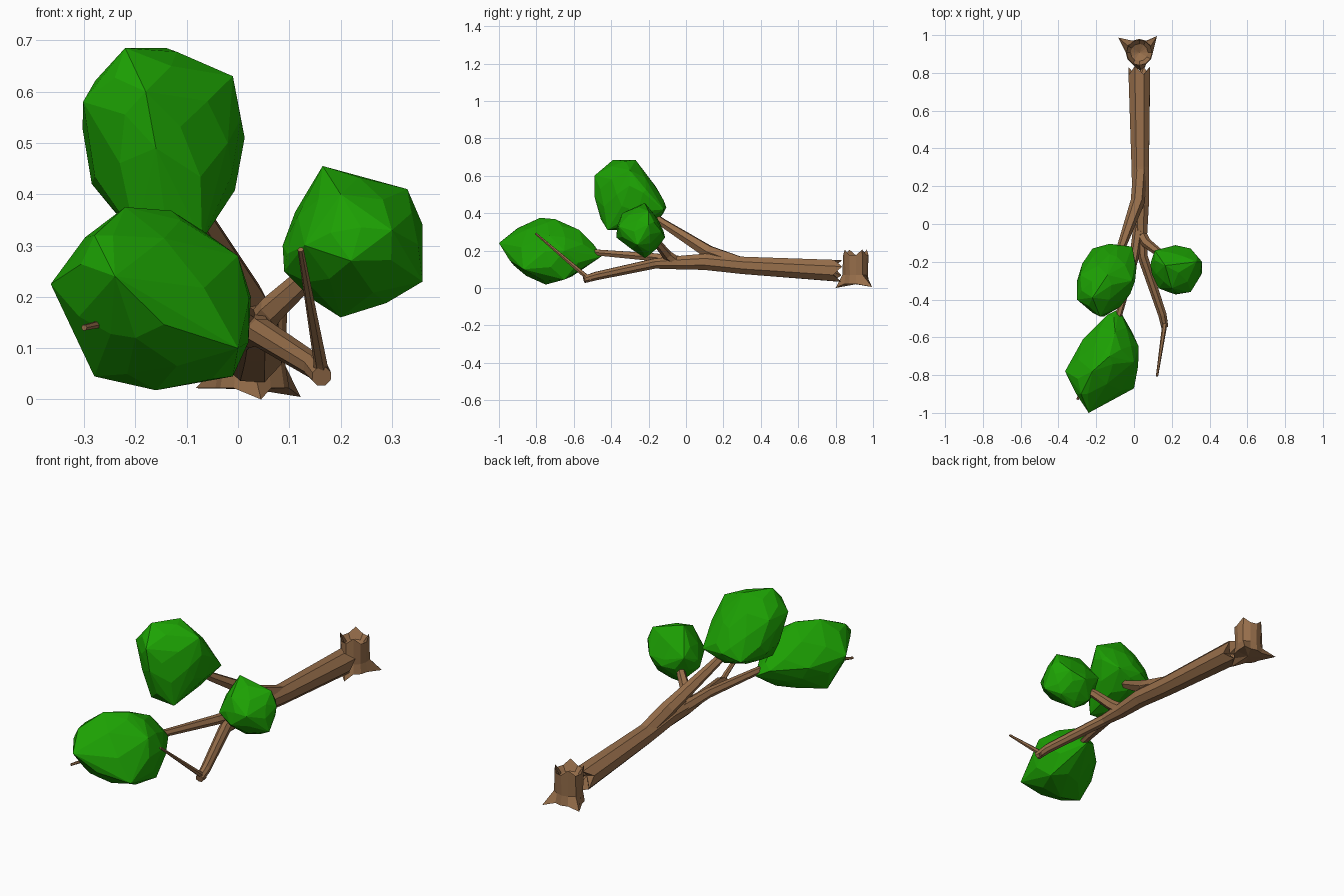
import bpy, bmesh, math
from mathutils import Vector

if "Cube" in bpy.data.objects:
    bpy.data.objects.remove(bpy.data.objects["Cube"])


def make_material(name, rgb):
    mat = bpy.data.materials.new(name)
    mat.use_nodes = True
    mat.diffuse_color = (*rgb, 1)
    mat.node_tree.nodes["Principled BSDF"].inputs["Base Color"].default_value = (*rgb, 1)
    return mat


bark = make_material("bark brown", (0.31, 0.158, 0.07))
leaf = make_material("leaf green", (0.012, 0.36, 0.001))


def finish(bm, name, mat):
    bmesh.ops.recalc_face_normals(bm, faces=bm.faces)
    mesh = bpy.data.meshes.new(name)
    bm.to_mesh(mesh)
    bm.free()
    mesh.materials.append(mat)
    obj = bpy.data.objects.new(name, mesh)
    bpy.context.collection.objects.link(obj)


def bridge(bm, a, b):
    n = len(a)
    for i in range(n):
        j = (i + 1) % n
        bm.faces.new((a[i], a[j], b[j], b[i]))


def fan(bm, ring, tip):
    v = bm.verts.new(tip)
    for i in range(len(ring)):
        bm.faces.new((ring[i], ring[(i + 1) % len(ring)], v))


def limb(name, path, sides=6, splinter=0.0):
    """Tapered tube along (x, y, z, radius) stations, with an optional broken start."""
    bm = bmesh.new()
    pts = [Vector(p[:3]) for p in path]
    rings = []
    for k, p in enumerate(pts):
        d = (pts[min(k + 1, len(pts) - 1)] - pts[max(k - 1, 0)]).normalized()
        q = d.to_track_quat('Z', 'X')
        ring = []
        for i in range(sides):
            a = math.tau * (i + 0.5) / sides
            r = path[k][3]
            jag = splinter * (i % 2 - 0.5) if k == 0 else 0
            ring.append(bm.verts.new(p + q @ Vector((r * math.cos(a), r * math.sin(a), jag))))
        rings.append(ring)
    for a, b in zip(rings, rings[1:]):
        bridge(bm, a, b)
    start = (pts[1] - pts[0]).normalized() * splinter
    fan(bm, rings[0], pts[0] + start)
    fan(bm, rings[-1], pts[-1])
    finish(bm, name, bark)


# Fallen trunk and its limbs
limb("trunk", [(.028, .81, .092, .062), (.033, .3, .121, .05), (.035, .1, .14, .047),
               (.035, -.05, .135, .038), (.045, -.17, .13, .029), (.15, -.48, .064, .024),
               (.163, -.545, .045, .02)], 8, .045)
limb("upper_branch", [(.035, .3, .13, .038), (.02, .12, .193, .038), (-.07, -.13, .352, .023),
                      (-.15, -.33, .5, .015), (-.15, -.4, .615, .005)])
limb("low_branch", [(.03, .02, .14, .03), (.0, -.18, .165, .024), (-.08, -.48, .19, .018),
                    (-.3, -.93, .14, .006)])
limb("side_branch", [(.03, -.04, .13, .03), (.065, -.1, .175, .027), (.13, -.15, .235, .022),
                     (.22, -.24, .31, .012)])
limb("bent_twig", [(.163, -.51, .04, .016), (.16, -.55, .075, .013), (.122, -.805, .292, .006)])

# Stump with three flared roots and a splintered hollow top
bm = bmesh.new()
centre = Vector((.028, .908, 0))
up = Vector((0, 0, 1))
sides = 12
roots = {0: (.045, .8, 0), 4: (.122, .995, .005), 8: (-.083, .987, .022)}
base, neck, rim, bowl = [], [], [], []
for i in range(sides):
    a = math.tau * i / sides - math.pi / 2
    d = Vector((math.cos(a), math.sin(a), 0))
    base.append(bm.verts.new(roots.get(i, centre + d * .072 + up * .022)))
    neck.append(bm.verts.new(centre + d * (.072 if i in roots else .064) + up * .07))
    rim.append(bm.verts.new(centre + d * .068 + up * (.205 if i % 3 == 1 else .175)))
    bowl.append(bm.verts.new(centre + d * .046 + up * .15))
for a, b in ((base, neck), (neck, rim), (rim, bowl)):
    bridge(bm, a, b)
fan(bm, bowl, centre + up * .13)
fan(bm, base, centre + up * .02)
finish(bm, "stump", bark)


def wrap(points):
    """Convex skin around a handful of points."""
    bm = bmesh.new()
    for p in points:
        bm.verts.new(p)
    bmesh.ops.convex_hull(bm, input=bm.verts)
    bmesh.ops.delete(bm, geom=[v for v in bm.verts if not v.link_faces], context='VERTS')
    bmesh.ops.recalc_face_normals(bm, faces=bm.faces)
    return bm


def foliage(name, corners):
    """Faceted clump through its outermost corners, each facet bulged a little."""
    rough = wrap(corners)
    bulges = [f.calc_center_median() + f.normal * 0.12 * math.sqrt(f.calc_area())
              for f in rough.faces]
    rough.free()
    bm = wrap([Vector(c) for c in corners] + bulges)
    bmesh.ops.dissolve_limit(bm, angle_limit=math.radians(5), verts=bm.verts, edges=bm.edges)
    finish(bm, name, leaf)


# Leaf clumps
foliage("low_foliage", [
    (-.365, -.78, .225), (-.24, -1, .24), (0, -.87, .1), (.025, -.65, .2), (0, -.73, .28),
    (-.08, -.45, .17), (-.14, -.48, .2), (-.27, -.61, .2), (-.22, -.78, .375),
    (-.13, -.7, .368), (-.28, -.9, .32), (-.1, -.57, .31), (-.28, -.75, .045),
    (-.16, -.75, .018), (-.01, -.65, .045), (-.2, -.92, .12)])
foliage("upper_foliage", [
    (-.302, -.4, .58), (-.22, -.39, .685), (-.14, -.27, .685), (-.01, -.3, .63),
    (.013, -.23, .51), (-.01, -.12, .42), (-.13, -.105, .43), (-.22, -.13, .4),
    (-.285, -.25, .42), (-.18, -.49, .6), (-.16, -.49, .49), (-.07, -.42, .31),
    (-.2, -.42, .32), (-.02, -.37, .5), (-.1, -.17, .35), (-.285, -.27, .58),
    (-.13, -.16, .54)])
foliage("side_foliage", [
    (.165, -.22, .455), (.33, -.2, .41), (.36, -.2, .34), (.36, -.26, .23), (.2, -.22, .16),
    (.09, -.24, .25), (.087, -.22, .3), (.11, -.14, .33), (.22, -.112, .27), (.3, -.13, .3),
    (.3, -.36, .33), (.22, -.373, .27), (.13, -.34, .3), (.2, -.34, .4), (.15, -.17, .2),
    (.3, -.2, .195)])
